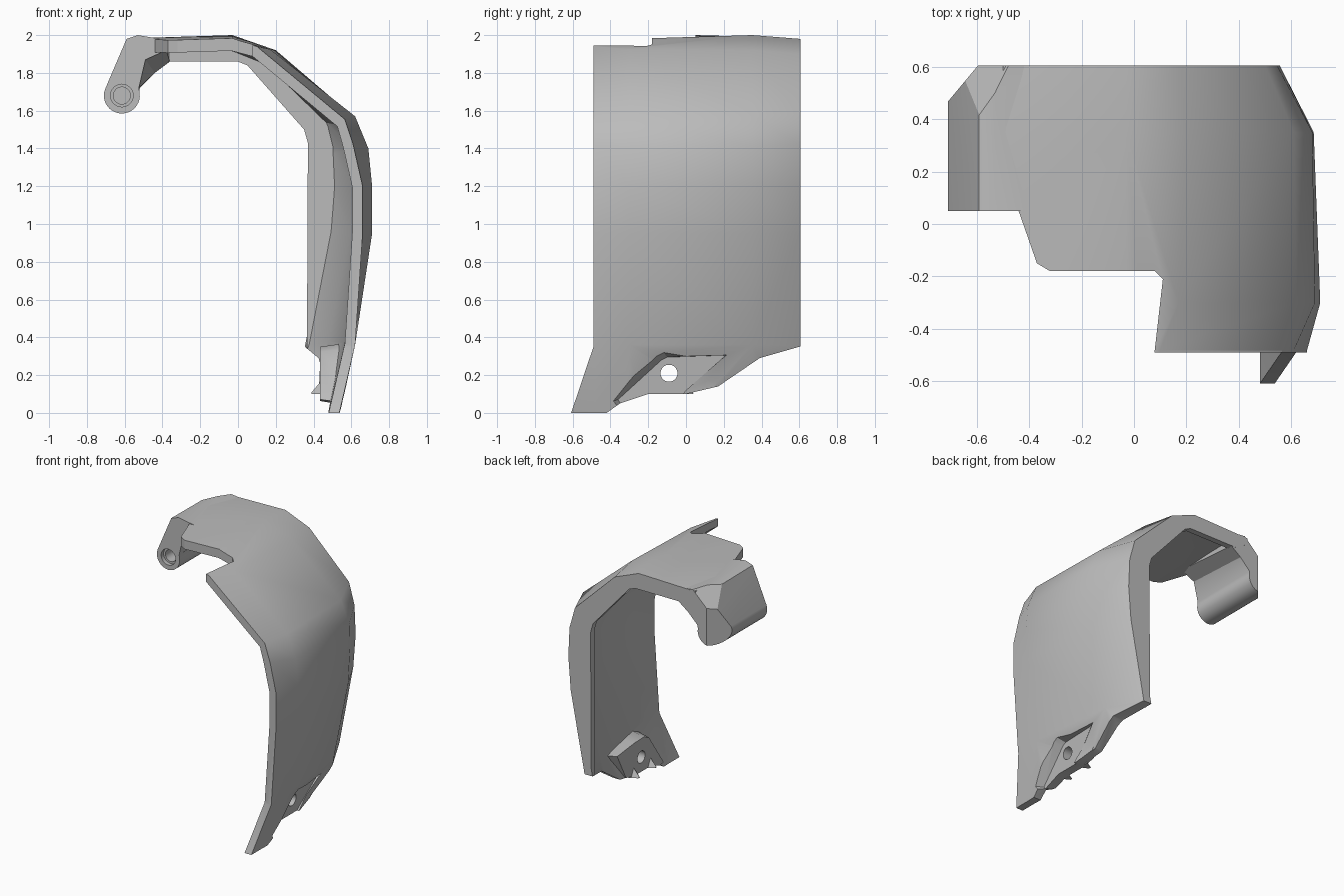
import bpy, bmesh, math
from mathutils import Vector

cube = bpy.data.objects.get("Cube")
if cube:
    bpy.data.objects.remove(cube, do_unlink=True)

grey = bpy.data.materials.new("plain grey")
grey.use_nodes = True
colour = (0.5, 0.5, 0.5, 1)
grey.diffuse_color = colour
for node in grey.node_tree.nodes:
    if node.type == 'BSDF_PRINCIPLED':
        node.inputs["Base Color"].default_value = colour


def loft(name, loops):
    """Solid skinned through equal-length loops and capped at both ends."""
    bm = bmesh.new()
    rows = [[bm.verts.new(p) for p in loop] for loop in loops]
    for a, b in zip(rows, rows[1:]):
        for i in range(len(a)):
            j = (i + 1) % len(a)
            bm.faces.new((a[i], a[j], b[j], b[i]))
    bm.faces.new(rows[0])
    bm.faces.new(rows[-1])
    bmesh.ops.recalc_face_normals(bm, faces=bm.faces)
    mesh = bpy.data.meshes.new(name)
    bm.to_mesh(mesh)
    bm.free()
    obj = bpy.data.objects.new(name, mesh)
    bpy.context.collection.objects.link(obj)
    return obj


def at_x(pts, x):
    return [(x, a, b) for a, b in pts]


def at_y(pts, y):
    return [(a, y, b) for a, b in pts]


def at_z(pts, z):
    return [(a, b, z) for a, b in pts]


def circle(cx, cy, r, start=0, end=360, n=24):
    angles = [math.radians(start + (end - start) * i / n) for i in range(n)]
    return [(cx + r * math.cos(t), cy + r * math.sin(t)) for t in angles]


def combine(obj, tool, operation):
    """Boolean the tool into the object and discard the tool."""
    mod = obj.modifiers.new(operation.lower(), 'BOOLEAN')
    mod.operation = operation
    mod.solver = 'EXACT'
    mod.object = tool
    tool.hide_render = True
    bpy.context.view_layer.objects.active = obj
    bpy.ops.object.modifier_apply(modifier=mod.name)
    bpy.data.objects.remove(tool, do_unlink=True)


def inset(profile, t):
    """Offset an open profile towards its inner side."""
    result = []
    for i, p in enumerate(profile):
        a, b = profile[max(i - 1, 0)], profile[min(i + 1, len(profile) - 1)]
        d = Vector((b[0] - a[0], b[1] - a[1])).normalized()
        result.append((p[0] + d.y * t, p[1] - d.x * t))
    return result


# Curved shell, skinned through cross-sections from front to back
front = [(-.5, 1.96), (-.03, 1.975), (.1, 1.94), (.565, 1.555), (.61, 1.42),
         (.66, 1.2), (.66, .95), (.62, .36), (.525, -.05)]
bulge = [(-.5, 1.965), (-.03, 1.98), (.17, 1.925), (.62, 1.57), (.69, 1.4),
         (.71, 1.2), (.71, .95), (.62, .36), (.53, -.05)]
rear = [(-.5, 1.985), (-.03, 2), (.2, 1.92), (.61, 1.57), (.68, 1.41),
        (.685, 1.2), (.67, .95), (.55, .36), (.4, -.05)]
back = [(-.5, 1.97), (-.03, 1.98), (.17, 1.9), (.5, 1.58), (.545, 1.42),
        (.555, 1.2), (.535, .95), (.42, .35), (.33, -.05)]
sections = [(-.62, front, .055), (-.48, front, .055), (-.3, bulge, .065),
            (.35, rear, .075), (.605, back, .065)]
shell = loft("curved_shell",
             [at_y(p + inset(p, t)[::-1], y) for y, p, t in sections])

# Thick flange along the back edge
lip = [(.365, .33), (.37, 1.43), (.35, 1.5), (.05, 1.84), (0, 1.86), (-.42, 1.86)]
rim = inset(back, .03)[:-1] + lip
combine(shell, loft("rim", [at_y(rim, .56), at_y(rim, .605)]), 'UNION')

# Inner boss that backs the screw recess
boss = [(-.42, .06), (-.2, .34), (-.13, .37), (.02, .365), (.27, .34), (.1, .05), (-.05, 0)]
small = [(-.1 + .8 * (y + .1), .17 + .9 * (z - .17)) for y, z in boss]
wide = [(.51 + .18 * z - .25 * max(y, 0), y, z) for y, z in boss]
combine(shell, loft("boss", [at_x(small, .435), wide]), 'UNION')

# Trim to the outline from above, then to the outline from the side
plan = [(.07, -.7), (1, -.7), (1, .7), (-.7, .7), (-.7, .05), (-.44, .05),
        (-.37, -.15), (-.32, -.18), (.08, -.18), (.11, -.21), (.078, -.49)]
combine(shell, loft("plan", [at_z(plan, -1), at_z(plan, 3)]), 'INTERSECT')
side = [(-.49, 2.2), (-.49, .35), (-.608, 0), (-.42, 0), (-.35, .05), (-.2, .1),
        (0, .1), (.17, .14), (.39, .29), (.6, .35), (.7, .37), (.7, 2.2)]
combine(shell, loft("side", [at_x(side, -1), at_x(side, 1)]), 'INTERSECT')

# Bevelled recess and its screw hole
below = [(0, .12), (-.06, .05), (-.3, -.02)]
floor = [(-.36, .07), (-.13, .28), (-.1, .295), (.21, .305)] + below
mouth = [(-.43, .05), (-.19, .325), (-.14, .35), (.24, .31)] + below
sloped = [(.49 + .12 * z, y, z) for y, z in floor]
combine(shell, loft("recess", [sloped, at_x(mouth, .66)]), 'DIFFERENCE')
hole = circle(-.09, .21, .045)
combine(shell, loft("hole", [at_x(hole, .3), at_x(hole, .8)]), 'DIFFERENCE')

# Hooked arm with a rounded hinge end
barrel = circle(-.615, 1.68, .095, 160, 380, 20)
arm_front = barrel + [(-.525, 1.72), (-.49, 1.87), (-.38, 1.92), (-.38, 1.975),
                      (-.53, 2), (-.59, 1.98)]
arm_back = barrel + [(-.52, 1.72), (-.44, 1.8), (-.36, 1.86), (-.36, 1.965),
                     (-.53, 1.985), (-.59, 1.975)]
hook = loft("hinge_hook", [at_y(arm_front, .05), at_y(arm_back, .604)])

# Two flat chamfers on the rear corner of the hook
bm = bmesh.new()
bm.from_mesh(hook.data)
for point, normal in (((-.715, .46, 1.7), (-.15, .125, 0)),
                      ((-.59, .41, 1.98), (-.022, .0127, .0227))):
    bmesh.ops.bisect_plane(bm, geom=bm.verts[:] + bm.edges[:] + bm.faces[:],
                           plane_co=point, plane_no=Vector(normal).normalized(),
                           clear_outer=True)
    bmesh.ops.holes_fill(bm, edges=[e for e in bm.edges if e.is_boundary], sides=0)
bmesh.ops.recalc_face_normals(bm, faces=bm.faces)
bm.to_mesh(hook.data)
bm.free()

# Stepped pin bore in the front of the hinge
for radius, depth in ((.06, .08), (.045, .2)):
    bore = circle(-.615, 1.68, radius)
    combine(hook, loft("bore", [at_y(bore, 0), at_y(bore, depth)]), 'DIFFERENCE')

# Small locating teeth on the inside of the boss
teeth = []
for i, y in enumerate((-.2, 0)):
    base = [(y - .04, .1), (y + .04, .1), (y, .18)]
    tip = [(y - .01, .1), (y + .01, .1), (y, .11)]
    teeth.append(loft(f"locating_tooth_{i + 1}", [at_x(base, .45), at_x(tip, .39)]))

# Finish: one colour, soft bends and crisp edges
for obj in [shell, hook] + teeth:
    obj.data.materials.clear()
    obj.data.materials.append(grey)
    bpy.ops.object.select_all(action='DESELECT')
    obj.select_set(True)
    bpy.context.view_layer.objects.active = obj
    bpy.ops.object.shade_smooth_by_angle(angle=math.radians(30))
